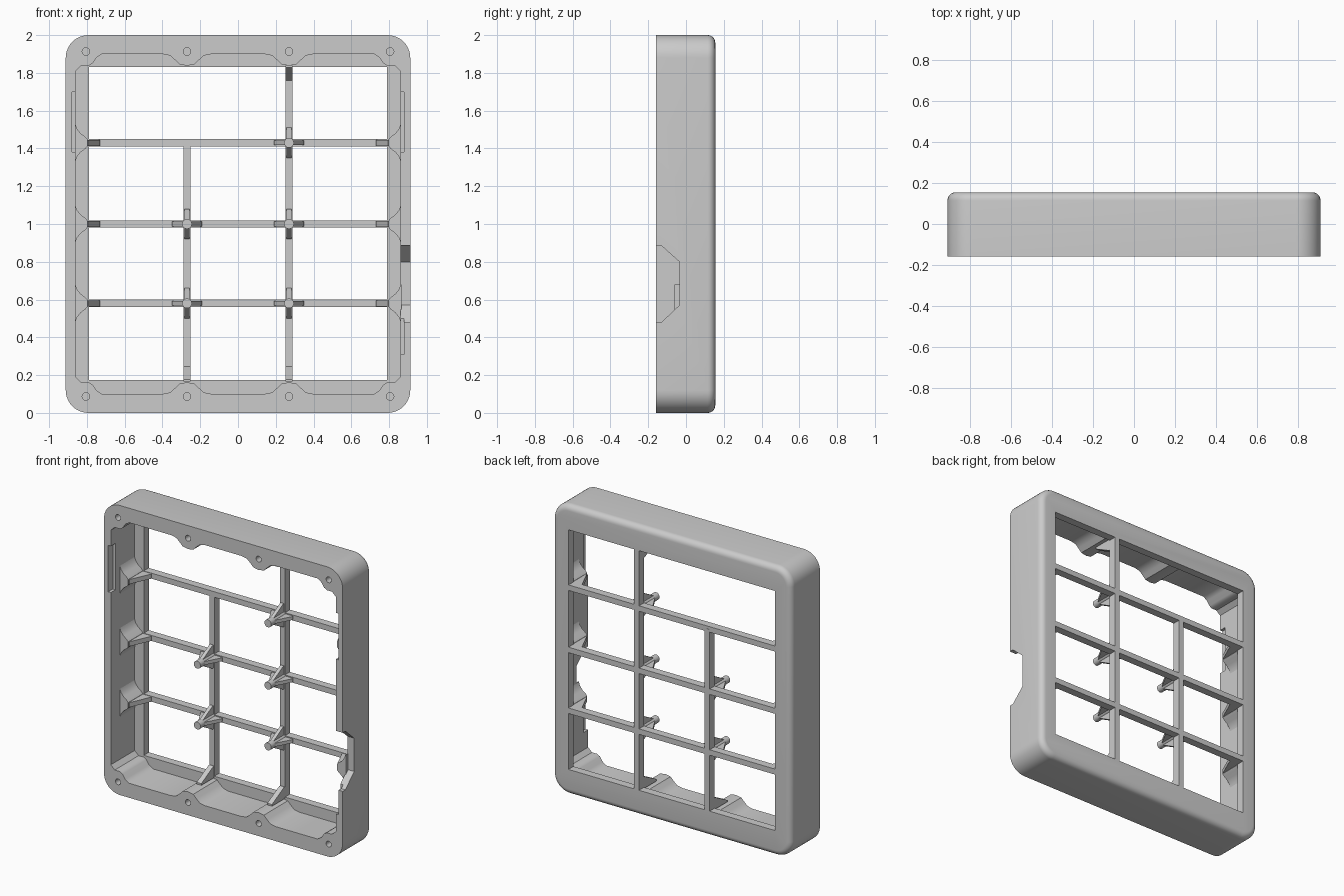
import bpy, bmesh, math

cube = bpy.data.objects.get("Cube")
if cube:
    bpy.data.objects.remove(cube, do_unlink=True)

grey = bpy.data.materials.new("light grey plastic")
grey.use_nodes = True
grey.diffuse_color = (0.6, 0.6, 0.6, 1)
grey.node_tree.nodes["Principled BSDF"].inputs["Base Color"].default_value = (0.6, 0.6, 0.6, 1)

FRONT, BACK, FLOOR = -0.16, 0.155, 0.10
PIN_X, BAR_Z = 0.27, (0.58, 1.0, 1.43)


def loft(name, loops):
    """Solid through a list of closed loops with equal point counts."""
    bm = bmesh.new()
    rings = [[bm.verts.new(p) for p in loop] for loop in loops]
    n = len(rings[0])
    for a, b in zip(rings, rings[1:]):
        for i in range(n):
            j = (i + 1) % n
            bm.faces.new((a[i], a[j], b[j], b[i]))
    bm.faces.new(rings[0])
    bm.faces.new(rings[-1])
    bmesh.ops.recalc_face_normals(bm, faces=bm.faces[:])
    mesh = bpy.data.meshes.new(name)
    bm.to_mesh(mesh)
    bm.free()
    ob = bpy.data.objects.new(name, mesh)
    bpy.context.collection.objects.link(ob)
    mesh.materials.append(grey)
    return ob


def prism_y(name, outline, y0, y1):
    return loft(name, [[(x, y, z) for x, z in outline] for y in (y0, y1)])


def box(name, x0, x1, y0, y1, z0, z1):
    return prism_y(name, [(x0, z0), (x1, z0), (x1, z1), (x0, z1)], y0, y1)


def circle(x, z, r, n=20):
    return [(x + r * math.cos(math.tau * i / n), z + r * math.sin(math.tau * i / n)) for i in range(n)]


def rounded_loop(inset, y, r=0.12, steps=10):
    """Outer outline of the frame, pulled in by inset."""
    pts = []
    for k, (sx, sz) in enumerate(((1, 1), (-1, 1), (-1, -1), (1, -1))):
        for i in range(steps + 1):
            a = math.pi / 2 * (k + i / steps)
            pts.append((sx * (0.912 - r) + (r - inset) * math.cos(a), y,
                        1 + sz * (1 - r) + (r - inset) * math.sin(a)))
    return pts


def smooth(ob, angle=35):
    bpy.ops.object.select_all(action='DESELECT')
    ob.select_set(True)
    bpy.context.view_layer.objects.active = ob
    bpy.ops.object.shade_smooth_by_angle(angle=math.radians(angle))


def cut(ob, cutter):
    mod = ob.modifiers.new("cut", 'BOOLEAN')
    mod.operation, mod.solver, mod.object = 'DIFFERENCE', 'EXACT', cutter
    bpy.context.view_layer.objects.active = ob
    bpy.ops.object.modifier_apply(modifier=mod.name)
    bpy.data.objects.remove(cutter, do_unlink=True)


# Outer shell with a rounded back edge
R = 0.04
loops = [rounded_loop(0, FRONT)]
for i in range(7):
    t = math.pi / 2 * i / 6
    loops.append(rounded_loop(R * (1 - math.cos(t)), BACK - R + R * math.sin(t)))
frame = loft("outer_frame", loops)

# Cavity whose outline bulges in around the screw bosses
half_boss = [(0.13, 0.9), (0.09, 0.892), (0.065, 0.87), (0.04, 0.845), (0, 0.838)]
quarter = [(PIN_X - d, z) for d, z in half_boss] + [(PIN_X + d, z) for d, z in half_boss[-2::-1]]
quarter += [(0.72, 0.9), (0.75, 0.88), (0.77, 0.85), (0.79, 0.838), (0.83, 0.838), (0.86, 0.81)]
right_half = quarter + [(x, -z) for x, z in reversed(quarter)]
outline = right_half + [(-x, z) for x, z in reversed(right_half)]
cut(frame, prism_y("cavity_cutter", [(x, z + 1) for x, z in outline], -0.3, FLOOR))

# Window opening in the back plate
cut(frame, box("window_cutter", -0.79, 0.79, 0, 0.3, 0.175, 1.83))

# Screw holes
for sz in (-1, 1):
    for x in (-0.805, -PIN_X, PIN_X, 0.805):
        cut(frame, prism_y("hole_cutter", circle(x, 1 + sz * 0.913, 0.02), -0.2, -0.04))

# Clip grooves in the side walls
for x, z0, z1 in ((-0.868, 1.38, 1.7), (0.868, 1.38, 1.7), (0.868, 0.31, 0.56)):
    cut(frame, box("groove_cutter", x - 0.012, x + 0.012, -0.2, -0.11, z0, z1))

# Port notch through the left wall
notch = [(-0.2, 0.48), (-0.13, 0.48), (-0.035, 0.57), (-0.035, 0.8), (-0.13, 0.885), (-0.2, 0.885)]
cut(frame, loft("port_cutter", [[(x, y, z) for y, z in notch] for x in (0.85, 1.0)]))
smooth(frame)

# Dividing bars, flush with the back
HALF = 0.019
for i, z in enumerate(BAR_Z):
    box(f"cross_bar_{i}", -0.8, 0.8, FLOOR, BACK - 0.001, z - HALF, z + HALF)
box("upright_bar_left", PIN_X - HALF, PIN_X + HALF, FLOOR, BACK, 0.165, 1.84)
box("upright_bar_right", -PIN_X - HALF, -PIN_X + HALF, FLOOR, BACK, 0.165, 1.43)


def gusset(name, x, z, dx, dz, length, top, half=0.012):
    """Triangular rib rising from the bars towards (x, z)."""
    profile = [(0, FLOOR + 0.01), (length, FLOOR + 0.01), (length, FLOOR - 0.01), (0.012, top), (0, top)]
    loft(name, [[(x + dx * d + dz * s, y, z + dz * d + dx * s) for d, y in profile]
                for s in (-half, half)])


# Support pins with four ribs at the crossings
for x, z in ((PIN_X, 1.43), (PIN_X, 1.0), (-PIN_X, 1.0), (PIN_X, 0.58), (-PIN_X, 0.58)):
    smooth(prism_y("support_pin", circle(x, z, 0.026), -0.06, FLOOR + 0.02))
    for dx, dz in ((1, 0), (-1, 0), (0, 1), (0, -1)):
        gusset("pin_rib", x, z, dx, dz, 0.08, -0.035)

# Flared lumps and ribs on the side walls
flare = [(0.1, 0), (0.075, 0.008), (0.05, 0.028), (0.032, 0.052), (0.018, 0.064)]
for side in (-1, 1):
    for z in BAR_Z:
        half = [(side * (0.861 - h), z + d) for d, h in flare]
        lump = half + [(x, 2 * z - zz) for x, zz in reversed(half)]
        lump = [(side * 0.866, z + 0.1)] + lump + [(side * 0.866, z - 0.1)]
        smooth(prism_y("wall_lump", lump, -0.06, FLOOR + 0.01))
        gusset("wall_rib", side * 0.805, z, -side, 0, 0.075, -0.05, 0.016)

# Ribs where the upright bars meet the rim
for x, z, dz in ((PIN_X, 0.165, 1), (-PIN_X, 0.165, 1), (PIN_X, 1.84, -1)):
    gusset("rim_rib", x, z, 0, dz, 0.08, -0.04, 0.018)
